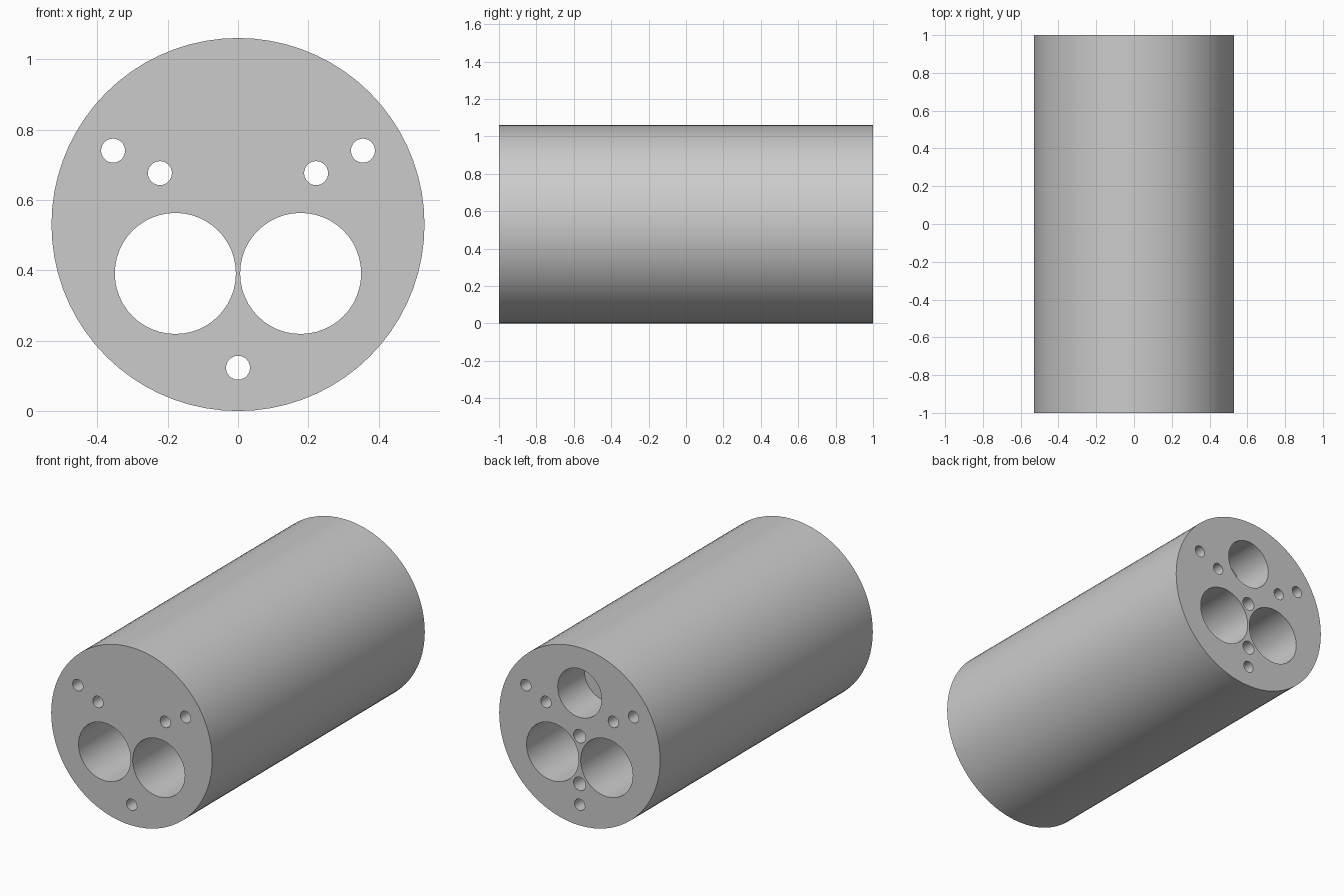
import bpy
import math

cube = bpy.data.objects.get("Cube")
if cube:
    bpy.data.objects.remove(cube, do_unlink=True)

RADIUS = 0.53
LENGTH = 2.0
POCKET_DEPTH = 0.25

grey = bpy.data.materials.new("plain grey")
grey.use_nodes = True
colour = (0.6, 0.6, 0.6, 1)
grey.diffuse_color = colour
grey.node_tree.nodes["Principled BSDF"].inputs["Base Color"].default_value = colour


def rod(name, x, z, radius, y_front, y_back, sides):
    """Cylinder lying along y between two depths."""
    bpy.ops.mesh.primitive_cylinder_add(
        vertices=sides, radius=radius, depth=y_back - y_front,
        location=(x, (y_front + y_back) / 2, z), rotation=(math.pi / 2, 0, 0))
    obj = bpy.context.object
    obj.name = name
    obj.data.materials.append(grey)
    return obj


# Main cylindrical body
body = rod("cylinder_body", 0, RADIUS, RADIUS, -LENGTH / 2, LENGTH / 2, 72)

# Bores running the full length: two large, five small
cutters = []
through = [(0, 0.123, 0.034)]
for side in (-1, 1):
    through += [(side * 0.178, 0.391, 0.172),
                (side * 0.355, 0.74, 0.034),
                (side * 0.222, 0.676, 0.034)]
for x, z, r in through:
    cutters.append(rod("bore_cutter", x, z, r, -1.1, 1.1, 48))

# Blind pockets in the back face
for z, r in [(0.788, 0.145), (0.531, 0.04), (0.248, 0.04)]:
    cutters.append(rod("pocket_cutter", 0, z, r, 1 - POCKET_DEPTH, 1.1, 48))

# Cut all holes, then discard the cutters
for cutter in cutters:
    bpy.ops.object.select_all(action='DESELECT')
    body.select_set(True)
    bpy.context.view_layer.objects.active = body
    cut = body.modifiers.new("hole", 'BOOLEAN')
    cut.operation = 'DIFFERENCE'
    cut.solver = 'EXACT'
    cut.object = cutter
    bpy.ops.object.modifier_apply(modifier=cut.name)
    bpy.data.objects.remove(cutter, do_unlink=True)

bpy.ops.object.shade_smooth_by_angle(angle=math.radians(30))
